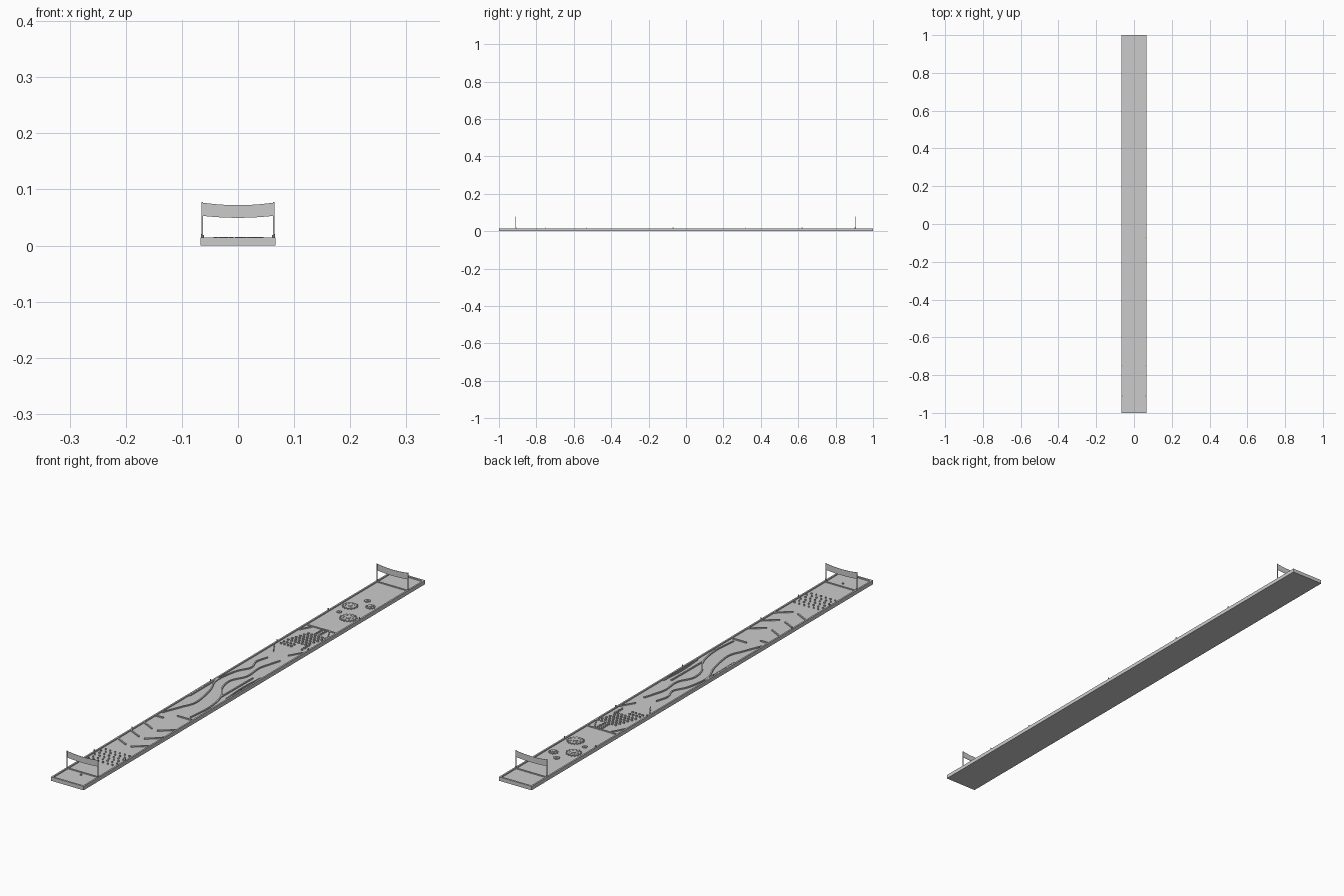
import bpy, bmesh, math
from mathutils import Vector, Matrix

if "Cube" in bpy.data.objects:
    bpy.data.objects.remove(bpy.data.objects["Cube"])

FLOOR, RIM = 0.010, 0.0142
HW, HL = 0.067, 1.0


def finish(name, bm, smooth=False):
    bmesh.ops.recalc_face_normals(bm, faces=bm.faces)
    me = bpy.data.meshes.new(name)
    bm.to_mesh(me)
    bm.free()
    ob = bpy.data.objects.new(name, me)
    bpy.context.collection.objects.link(ob)
    if smooth:
        bpy.context.view_layer.objects.active = ob
        ob.select_set(True)
        bpy.ops.object.shade_smooth_by_angle(angle=math.radians(35))
        ob.select_set(False)
    return ob


def add_box(bm, x0, x1, y0, y1, z0, z1):
    m = Matrix.Translation(((x0 + x1) / 2, (y0 + y1) / 2, (z0 + z1) / 2)) @ \
        Matrix.Diagonal((x1 - x0, y1 - y0, z1 - z0, 1))
    bmesh.ops.create_cube(bm, size=1, matrix=m)


def add_cyl(bm, x, y, r, z0, z1, n=10):
    bmesh.ops.create_cone(bm, cap_ends=True, segments=n, radius1=r, radius2=r, depth=z1 - z0,
                          matrix=Matrix.Translation((x, y, (z0 + z1) / 2)))


def add_prism(bm, outline, z0, z1):
    f = bm.faces.new([bm.verts.new((x, y, z0)) for x, y in outline])
    new = bmesh.ops.extrude_face_region(bm, geom=[f], use_keep_orig=True)["geom"]
    bmesh.ops.translate(bm, vec=(0, 0, z1 - z0), verts=[v for v in new if isinstance(v, bmesh.types.BMVert)])


def spline(pts, n=6):
    # Catmull-Rom resampling of a short path
    p = [Vector(q) for q in pts]
    p = [2 * p[0] - p[1]] + p + [2 * p[-1] - p[-2]]
    out = []
    for i in range(1, len(p) - 2):
        a, b, c, d = p[i - 1:i + 3]
        for k in range(n):
            t = k / n
            out.append(0.5 * (2 * b + (c - a) * t + (2 * a - 5 * b + 4 * c - d) * t * t
                              + (3 * b - a - 3 * c + d) * t ** 3))
    return out + [p[-2]]


def add_wall(bm, pts, w=0.005, z1=RIM, curved=False):
    p = spline(pts) if curved else [Vector(q) for q in pts]
    left, right = [], []
    for i, q in enumerate(p):
        t = (p[min(i + 1, len(p) - 1)] - p[max(i - 1, 0)]).normalized()
        n = Vector((-t.y, t.x)) * w / 2
        left.append(q + n)
        right.append(q - n)
    add_prism(bm, left + right[::-1], FLOOR - 0.001, z1)


# Board floor and surrounding rim
bm = bmesh.new()
add_box(bm, -HW, HW, -HL, HL, 0, FLOOR)
finish("track_floor", bm)
bm = bmesh.new()
for s in (-1, 1):
    a, b = sorted((s * HW, s * (HW - 0.006)))
    add_box(bm, a, b, -HL, HL, 0, RIM)
    a, b = sorted((s * HL, s * (HL - 0.007)))
    add_box(bm, -HW + 0.006, HW - 0.006, a, b, 0, RIM)
finish("track_rim", bm)

# Low cross strips at the start, before the wheels and at the finish
for name, y in (("start_strip", -0.905), ("wheel_section_strip", 0.49), ("finish_strip", 0.905)):
    bm = bmesh.new()
    add_box(bm, -0.061, 0.061, y - 0.003, y + 0.003, FLOOR - 0.001, 0.0125)
    finish(name, bm)
bm = bmesh.new()
add_cyl(bm, 0.004, -0.925, 0.003, FLOOR - 0.001, 0.015)
finish("start_pin", bm, True)

# Sagging banners hung between pairs of posts
for name, y in (("start", -0.91), ("finish", 0.905)):
    bm = bmesh.new()
    for s in (-1, 1):
        add_box(bm, s * 0.0635 - 0.0012, s * 0.0635 + 0.0012, y - 0.0015, y + 0.0015, 0.013, 0.0775)
        add_cyl(bm, s * 0.0635, y, 0.0028, 0.013, 0.019)
    finish(name + "_posts", bm)
    bm = bmesh.new()
    top = [(x, 0.072 + 0.0045 * (x / 0.063) ** 2) for x in [-0.063 + 0.0105 * i for i in range(13)]]
    low = [(x, 0.0495 + 0.0035 * (x / 0.063) ** 2) for x, z in top]
    add_prism(bm, top + low[::-1], -0.0006, 0.0006)
    bm.transform(Matrix.Translation((0, y, 0)) @ Matrix.Rotation(math.pi / 2, 4, 'X'))
    finish(name + "_banner", bm)

# Marker pins in pairs on the rim
bm = bmesh.new()
for y in (-0.75, -0.53, -0.07, 0.32, 0.62):
    for s in (-1, 1):
        add_cyl(bm, s * 0.064, y, 0.002, 0.013, 0.021, 8)
finish("rim_markers", bm, True)

# Staggered peg field
bm = bmesh.new()
for r in range(6):
    for c in range(6):
        x = -0.052 + c * 0.0195 + (r % 2) * 0.0065
        add_cyl(bm, x, -0.80 + r * 0.018, 0.003, FLOOR - 0.001, 0.0148)
finish("peg_field", bm, True)

# Alternating deflector bars
bm = bmesh.new()
for i in range(3):
    y = -0.615 + i * 0.077
    add_wall(bm, [(-0.062, y), (-0.012, y - 0.025)])
    add_wall(bm, [(0.062, y + 0.012), (0.012, y - 0.03)])
add_box(bm, -0.062, -0.03, -0.397, -0.391, FLOOR - 0.001, RIM)
finish("deflector_bars", bm)

# Winding channel walls
bm = bmesh.new()
add_wall(bm, [(-0.058, -0.36), (-0.03, -0.29), (-0.01, -0.23), (-0.027, -0.125), (-0.054, -0.05),
              (-0.043, 0.045), (-0.017, 0.1), (-0.03, 0.15), (-0.018, 0.2)], curved=True)
add_wall(bm, [(0.043, -0.34), (0.05, -0.24), (0.034, -0.15), (-0.006, -0.082), (-0.014, -0.022),
              (0.012, 0.036), (0.008, 0.11), (0.02, 0.16), (0.032, 0.2)], curved=True)
finish("winding_walls", bm, True)
bm = bmesh.new()
add_wall(bm, [(0.0, -0.355), (0.058, -0.355)])
add_wall(bm, [(0.034, -0.145), (0.036, 0.035)])
add_wall(bm, [(0.058, -0.15), (0.052, -0.05), (0.058, 0.05)], w=0.004, curved=True)
add_wall(bm, [(-0.058, -0.2), (-0.058, -0.03)], w=0.004)
finish("straight_walls", bm)

# Low angular frame around the stud pit
bm = bmesh.new()
for s in (-1, 1):
    add_wall(bm, [(s * 0.03, 0.25), (s * 0.06, 0.30)], w=0.004)
    add_wall(bm, [(s * 0.06, 0.44), (s * 0.035, 0.485)], w=0.004)
finish("pit_frame", bm)

# Dense studs: columns, slanted block, lower rows
bm = bmesh.new()
spots = [(x, 0.44 + j * 0.012) for x in (0.008, 0.024) for j in range(5)]
spots += [(-0.043 + j * 0.0055 + i * 0.0145, 0.355 + j * 0.0155) for j in range(6) for i in range(6)]
spots += [(-0.046 + i * 0.014, 0.318 + j * 0.017) for i in range(4) for j in range(2)]
spots += [(0.041, 0.316 + j * 0.013) for j in range(4)]
for x, y in spots:
    add_cyl(bm, x, y, 0.004, FLOOR - 0.001, 0.0145, 8)
finish("pit_studs", bm, True)

# Toothed spinner wheels with hubs
wheels = [(-0.026, 0.694, 0.027, 14), (0.024, 0.612, 0.030, 16), (0.034, 0.727, 0.017, 10),
          (-0.002, 0.76, 0.011, 8), (-0.029, 0.634, 0.009, 8)]
for i, (cx, cy, r, teeth) in enumerate(wheels):
    bm = bmesh.new()
    outline = []
    for k in range(teeth * 4):
        a = 2 * math.pi * k / (teeth * 4)
        rr = r if k % 4 < 2 else r * 0.8
        outline.append((cx + rr * math.cos(a), cy + rr * math.sin(a)))
    add_prism(bm, outline, FLOOR - 0.001, 0.0135)
    add_cyl(bm, cx, cy, r * 0.3, 0.013, 0.0155, 16)
    if r > 0.015:
        for k in range(8):
            a = math.pi * k / 4
            add_cyl(bm, cx + r * 0.58 * math.cos(a), cy + r * 0.58 * math.sin(a), r * 0.09, 0.013, 0.015, 8)
    finish("spinner_wheel_%d" % (i + 1), bm)
